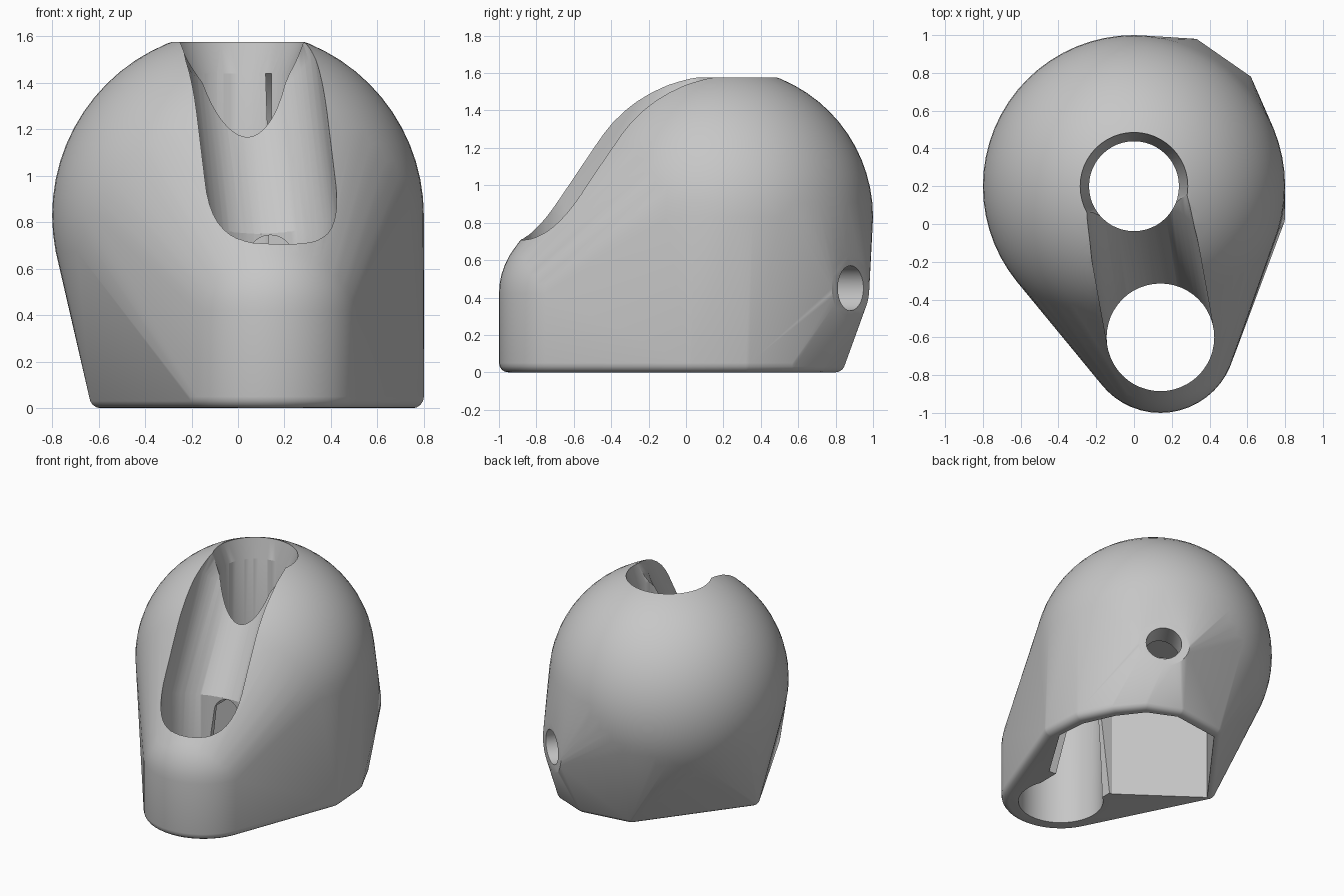
import bpy, bmesh, math
from mathutils import Vector

cube = bpy.data.objects.get("Cube")
if cube:
    bpy.data.objects.remove(cube, do_unlink=True)

tone = (0.57, 0.57, 0.57, 1)
grey = bpy.data.materials.new("plain grey")
grey.use_nodes = True
grey.diffuse_color = tone
grey.node_tree.nodes["Principled BSDF"].inputs["Base Color"].default_value = tone


def ball(centre, radius, seg=48):
    """Points on a sphere."""
    bm = bmesh.new()
    bmesh.ops.create_uvsphere(bm, u_segments=seg, v_segments=seg // 2, radius=radius)
    pts = [v.co + Vector(centre) for v in bm.verts]
    bm.free()
    return pts


def ring(centre, radius, axis=(0, 0, 1), seg=48):
    """Points on a circle facing along axis."""
    turn = Vector(axis).to_track_quat('Z', 'Y')
    angles = [math.tau * i / seg for i in range(seg)]
    return [Vector(centre) + turn @ Vector((radius * math.cos(a), radius * math.sin(a), 0))
            for a in angles]


def hull(name, points):
    """Object wrapping the points in their convex hull."""
    bm = bmesh.new()
    for p in points:
        bm.verts.new(p)
    result = bmesh.ops.convex_hull(bm, input=bm.verts)
    spare = set(result["geom_interior"] + result["geom_unused"])
    bmesh.ops.delete(bm, geom=[g for g in spare if isinstance(g, bmesh.types.BMVert)],
                     context='VERTS')
    bmesh.ops.dissolve_limit(bm, angle_limit=0.002, verts=bm.verts, edges=bm.edges)
    bmesh.ops.recalc_face_normals(bm, faces=bm.faces)
    mesh = bpy.data.meshes.new(name)
    bm.to_mesh(mesh)
    bm.free()
    obj = bpy.data.objects.new(name, mesh)
    bpy.context.collection.objects.link(obj)
    mesh.materials.append(grey)
    return obj


def prism(name, outline, low, high):
    return hull(name, [Vector((x, y, z)) for x, y in outline for z in (low, high)])


def slot(name, *stops):
    """Round-bottomed groove between two stops, open to the sky."""
    return hull(name, [p for s in stops
                       for p in ball(s, 0.285) + ring((s.x, s.y, 2.4), 0.285)])


# Main measures
dome = Vector((0, 0.2, 0.83))
nose = Vector((0.14, -0.6, 0.42))
port = Vector((0.475, 0.88, 0.45))
port_axis = Vector((0.57, 0.82, 0))
fillet = 0.05

# Outer shell: dome, rounded nose, port pad and rounded base corners
shell = ball(dome, 0.8, 64) + ball(nose, 0.4) + ring(port, 0.175, port_axis)
for step in range(5):
    a = math.pi / 2 * step / 4
    shell += ring((nose.x, nose.y, fillet * (1 - math.cos(a))),
                  0.4 - fillet * (1 - math.sin(a)))
base_corners = [(-0.59, 0.07), (-0.08, 0.75), (0.27, 0.8), (0.49, 0.71),
                (0.62, 0.55), (0.73, 0.32), (0.75, 0.03)]
for x, y in base_corners:
    shell += ball((x, y, fillet), fillet, 16)
body = hull("body", shell)

# Hollows
low_stop = Vector((nose.x, nose.y, 0.84))
mid_stop = Vector((0.05, -0.1, 1.57))
top_stop = Vector((0, 0.2, 1.73))
cavity_outline = [(-0.06, -0.3), (-0.58, 0.075), (-0.09, 0.73), (0.27, 0.78), (0.47, 0.69),
                  (0.6, 0.52), (0.7, 0.3), (0.72, 0.08), (0.46, -0.34)]
cutters = [
    hull("front_bore", ring((nose.x, nose.y, -0.1), 0.285) + ball(low_stop, 0.285)),
    slot("lower_channel", low_stop, mid_stop),
    slot("upper_channel", mid_stop, top_stop),
    hull("top_bore", ring((0, 0.2, -0.1), 0.238) + ring((0, 0.2, 1.8), 0.238)),
    hull("top_flare", ring((0, 0.2, 1.44), 0.238) + ring((0, 0.2, 1.57), 0.285)
         + ring((0, 0.2, 1.8), 0.285)),
    prism("cavity", cavity_outline, -0.1, 0.68),
    hull("passage", [p for y in (-0.55, 0)
                     for p in ring((0.14, y, 0.645), 0.1, (0, 1, 0))
                     + [Vector((-0.05, y, -0.1)), Vector((0.43, y, -0.1))]]),
    hull("port_hole", ring(port + port_axis * 0.2, 0.12, port_axis)
         + ring(port - port_axis * 0.5, 0.12, port_axis)),
]
bpy.context.view_layer.objects.active = body
for cutter in cutters:
    cutter.hide_render = True
    mod = body.modifiers.new(cutter.name, 'BOOLEAN')
    mod.operation = 'DIFFERENCE'
    mod.solver = 'EXACT'
    mod.object = cutter
    bpy.ops.object.modifier_apply(modifier=mod.name)
    bpy.data.objects.remove(cutter, do_unlink=True)

bpy.ops.object.select_all(action='DESELECT')
body.select_set(True)
bpy.ops.object.shade_smooth_by_angle(angle=math.radians(30))
